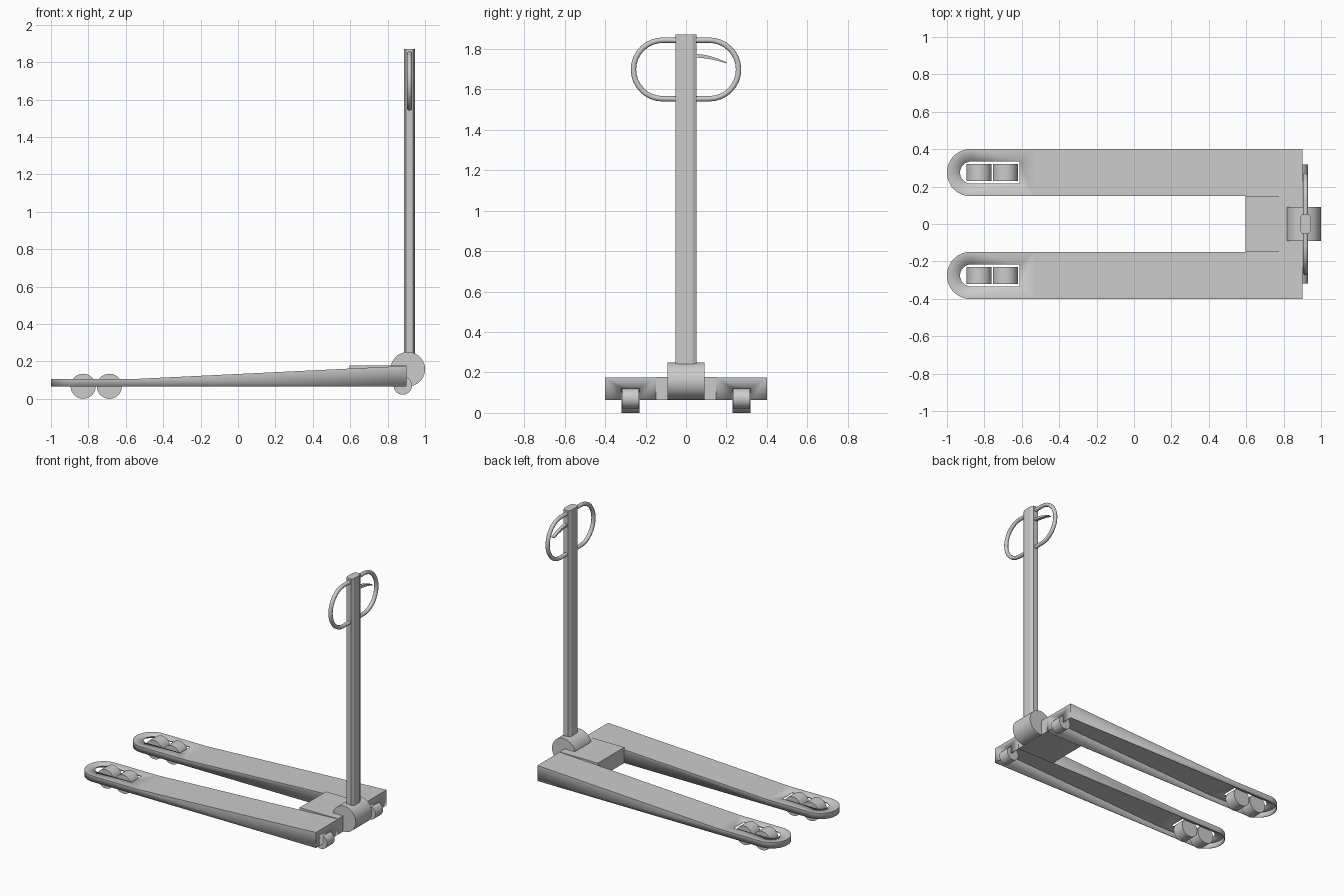
import bpy, bmesh
from math import sin, cos, pi, radians
from mathutils import Matrix, Vector

if "Cube" in bpy.data.objects:
    bpy.data.objects.remove(bpy.data.objects["Cube"])


def finish(name, bm, smooth=True, mirror=False, thickness=0):
    bmesh.ops.recalc_face_normals(bm, faces=bm.faces)
    me = bpy.data.meshes.new(name)
    bm.to_mesh(me)
    bm.free()
    ob = bpy.data.objects.new(name, me)
    bpy.context.collection.objects.link(ob)
    if smooth:
        bpy.ops.object.select_all(action='DESELECT')
        ob.select_set(True)
        bpy.context.view_layer.objects.active = ob
        bpy.ops.object.shade_smooth_by_angle(angle=radians(30))
    if thickness:
        m = ob.modifiers.new("thickness", 'SOLIDIFY')
        m.thickness = thickness
        m.offset = -1
    if mirror:
        m = ob.modifiers.new("mirror", 'MIRROR')
        m.use_axis = (False, True, False)
        m.use_mirror_merge = False
    return ob


def cylinder_y(name, x, y, z, r, width, mirror=False):
    bm = bmesh.new()
    mat = Matrix.Translation((x, y, z)) @ Matrix.Rotation(pi / 2, 4, 'X')
    bmesh.ops.create_cone(bm, cap_ends=True, segments=40, radius1=r, radius2=r,
                          depth=width, matrix=mat)
    return finish(name, bm, mirror=mirror)


def prism(name, pts, offset, smooth=False):
    bm = bmesh.new()
    face = bm.faces.new([bm.verts.new(p) for p in pts])
    ext = bmesh.ops.extrude_face_region(bm, geom=[face], use_keep_orig=True)
    verts = [v for v in ext['geom'] if isinstance(v, bmesh.types.BMVert)]
    bmesh.ops.translate(bm, verts=verts, vec=offset)
    return finish(name, bm, smooth)


def tip_arc(cx, cy, r, n):
    # half circle bulging toward -x, from low y to high y
    return [(cx - r * sin(pi * i / n), cy - r * cos(pi * i / n)) for i in range(n + 1)]


# Forks: pressed sheet, open below, wheel slot in the top, notch in the end wall
BASE, BREAK, END, CY, HALF = 0.065, -0.53, 0.9, 0.275, 0.126


def fork_top(x):
    t = max(0, (x - BREAK) / (END - BREAK))
    return 0.107 + t * 0.069


lo, hi = CY - HALF, CY + HALF
outline = ([(END, lo), (BREAK, lo)] + tip_arc(-1 + HALF, CY, HALF, 24)
           + [(BREAK, hi), (END, hi)])
slot = [(-0.612, CY - 0.059)] + tip_arc(-0.871, CY, 0.059, 16) + [(-0.612, CY + 0.059)]

bm = bmesh.new()
rim = [bm.verts.new((x, y, 0)) for x, y in outline]
hole = [bm.verts.new((x, y, 0)) for x, y in slot]
edges = [bm.edges.new((loop[i - 1], loop[i])) for loop in (rim, hole) for i in range(len(loop))]
bmesh.ops.triangle_fill(bm, edges=edges, use_beauty=True)
bmesh.ops.bisect_plane(bm, geom=bm.verts[:] + bm.edges[:] + bm.faces[:], dist=1e-5,
                       plane_co=(BREAK, 0, 0), plane_no=(1, 0, 0))
for v in bm.verts:
    v.co.z = fork_top(v.co.x)
foot = [bm.verts.new((x, y, BASE)) for x, y in outline]
for i in range(len(rim) - 1):
    bm.faces.new((rim[i], rim[i + 1], foot[i + 1], foot[i]))
notch = [bm.verts.new((END, CY + dy, z)) for dy, z in
         ((-0.044, BASE), (-0.044, 0.12), (0.044, 0.12), (0.044, BASE))]
bm.faces.new([rim[-1], rim[0], foot[0]] + notch + [foot[-1]])
finish("forks", bm, mirror=True, thickness=0.005)

# Bridge block joining the forks
prism("bridge", [(0.595, -0.15, BASE), (END, -0.15, BASE),
                 (END, -0.15, 0.178), (0.595, -0.15, 0.178)], (0, 0.3, 0))

# Wheels and pump housing
cylinder_y("front_load_wheels", -0.828, CY, 0.067, 0.067, 0.09, mirror=True)
cylinder_y("rear_load_wheels", -0.688, CY, 0.067, 0.067, 0.09, mirror=True)
cylinder_y("steer_wheels", 0.881, CY, 0.071, 0.049, 0.084, mirror=True)
cylinder_y("pump_housing", 0.908, 0, 0.158, 0.092, 0.184)

# Eight-sided upright shaft
SX = 0.917
octagon = [(0.029, -0.033), (0.029, 0.033), (0.018, 0.053), (-0.018, 0.053),
           (-0.029, 0.033), (-0.029, -0.033), (-0.018, -0.053), (0.018, -0.053)]
prism("shaft", [(SX + x, y, 0.2) for x, y in octagon], (0, 0, 1.671))

# Stadium-shaped grip loop
cu = bpy.data.curves.new("grip_loop", 'CURVE')
cu.dimensions = '3D'
cu.bevel_depth = 0.014
cu.bevel_resolution = 3
R, N = 0.145, 16
path = [(s * (0.115 + R * sin(pi * i / N)), 1.699 + s * R * cos(pi * i / N))
        for s in (1, -1) for i in range(N + 1)]
sp = cu.splines.new('POLY')
sp.points.add(len(path) - 1)
for p, (y, z) in zip(sp.points, path):
    p.co = (SX, y, z, 1)
sp.use_cyclic_u = True
sp.use_smooth = True
loop = bpy.data.objects.new("grip_loop", cu)
bpy.context.collection.objects.link(loop)

# Tapered release lever
lever = [(0.03, 1.777), (0.08, 1.773), (0.12, 1.765), (0.16, 1.752), (0.2, 1.735),
         (0.2, 1.729), (0.16, 1.741), (0.12, 1.75), (0.08, 1.756), (0.03, 1.759)]
prism("release_lever", [(SX - 0.012, y, z) for y, z in lever], (0.024, 0, 0), smooth=True)
